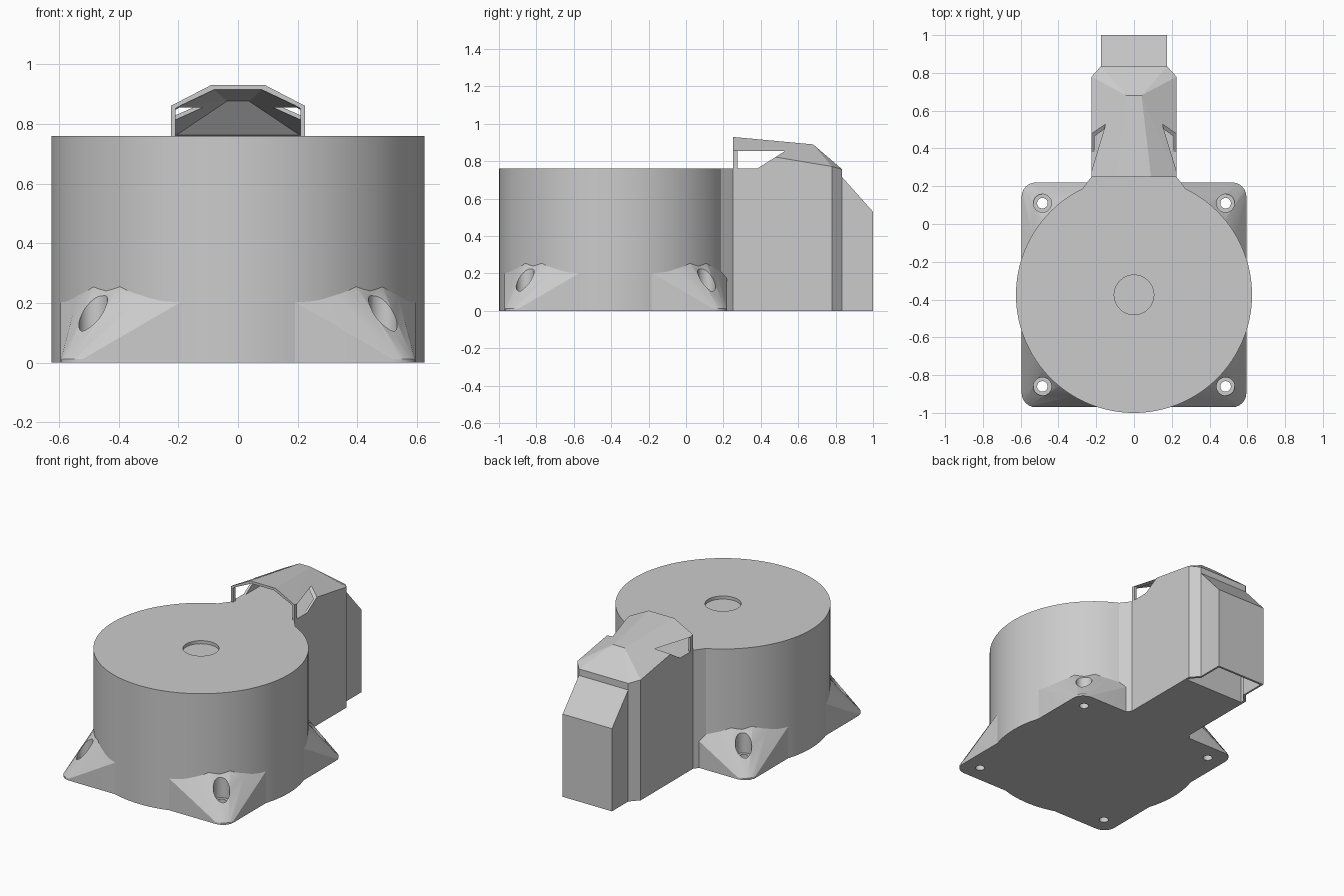
import bpy, bmesh
from math import sin, cos, radians, pi, sqrt
from mathutils import Matrix

cube = bpy.data.objects.get("Cube")
if cube:
    bpy.data.objects.remove(cube, do_unlink=True)

grey = bpy.data.materials.new("plain_grey")
grey.use_nodes = True
GREY = (0.6, 0.6, 0.6, 1)
grey.diffuse_color = GREY
grey.node_tree.nodes["Principled BSDF"].inputs["Base Color"].default_value = GREY

CY, R, TOP = -0.375, 0.625, 0.76    # drum centre, radius and height


def finish(name, bm):
    bmesh.ops.recalc_face_normals(bm, faces=bm.faces)
    mesh = bpy.data.meshes.new(name)
    bm.to_mesh(mesh)
    bm.free()
    mesh.materials.append(grey)
    ob = bpy.data.objects.new(name, mesh)
    bpy.context.collection.objects.link(ob)
    return ob


def hull(name, half):
    """Convex solid from points mirrored across x."""
    bm = bmesh.new()
    for x, y, z in half:
        bm.verts.new((x, y, z))
        bm.verts.new((-x, y, z))
    bmesh.ops.convex_hull(bm, input=bm.verts)
    bmesh.ops.dissolve_limit(bm, angle_limit=radians(1), verts=bm.verts, edges=bm.edges)
    return finish(name, bm)


def loft(name, bottom, top):
    """Closed solid between two matching rings."""
    bm = bmesh.new()
    a = [bm.verts.new(p) for p in bottom]
    b = [bm.verts.new(p) for p in top]
    bm.faces.new(a)
    bm.faces.new(b)
    for i in range(len(a)):
        j = (i + 1) % len(a)
        bm.faces.new((a[i], a[j], b[j], b[i]))
    return finish(name, bm)


def cylinder(name, x, y, r, z0, z1, n=32):
    bm = bmesh.new()
    bmesh.ops.create_cone(bm, cap_ends=True, segments=n, radius1=r, radius2=r, depth=z1 - z0,
                          matrix=Matrix.Translation((x, y, (z0 + z1) / 2)))
    return finish(name, bm)


def activate(ob):
    bpy.ops.object.select_all(action='DESELECT')
    ob.select_set(True)
    bpy.context.view_layer.objects.active = ob


def cut(ob, *cutters):
    for c in cutters:
        m = ob.modifiers.new("cut", 'BOOLEAN')
        m.operation, m.solver, m.object = 'DIFFERENCE', 'EXACT', c
        activate(ob)
        bpy.ops.object.modifier_apply(modifier=m.name)
        bpy.data.objects.remove(c, do_unlink=True)


def smooth(ob, angle):
    activate(ob)
    bpy.ops.object.shade_smooth_by_angle(angle=radians(angle))


# Drum with a shallow round recess in its top
drum = cylinder("drum", 0, CY, R, 0, TOP, 128)
cut(drum, cylinder("recess_cutter", 0, CY, 0.105, TOP - 0.02, TOP + 0.1, 48))
smooth(drum, 30)

# Flared corner feet with counterbored screw holes
EDGE, ROUND, SCREW = 0.595, 0.075, 0.485
inner = [(0.18, EDGE, 0.21)]
for ang, z in ((60, 0.235), (51, 0.265), (45, 0.25), (39, 0.265), (30, 0.235)):
    inner.append((0.617 * cos(radians(ang)), 0.617 * sin(radians(ang)), z))
inner.append((EDGE, 0.18, 0.21))
outer = []
for i in range(7):
    a = pi / 2 * (1 - i / 6)
    c = EDGE - ROUND
    outer.append((c + ROUND * cos(a), c + ROUND * sin(a), 0.012))

for sx, side in ((1, "left"), (-1, "right")):
    for sy, end in ((1, "back"), (-1, "front")):
        bm = bmesh.new()
        place = lambda p, z: bm.verts.new((sx * p[0], CY + sy * p[1], z))
        ti, to = ([place(p, p[2]) for p in ring] for ring in (inner, outer))
        bi, bo = ([place(p, 0) for p in ring] for ring in (inner, outer))
        for a, b in ((ti, to), (bi, bo), (ti, bi), (to, bo)):
            for i in range(6):
                bm.faces.new((a[i], a[i + 1], b[i + 1], b[i]))
        for i in (0, -1):
            bm.faces.new((ti[i], to[i], bo[i], bi[i]))
        foot = finish(f"{end}_{side}_foot", bm)
        hx, hy = sx * SCREW, CY + sy * SCREW
        cut(foot, cylinder("bore_cutter", hx, hy, 0.048, 0.095, 0.5),
            cylinder("hole_cutter", hx, hy, 0.028, -0.1, 0.2))
        smooth(foot, 25)

# Short flared joint between drum and neck
arc = [(x, CY + sqrt(R * R - x * x) - 0.002) for x in [0.275 * (1 - i / 8) for i in range(17)]]
joint = [(-0.225, 0.25), (0.225, 0.25)] + arc
loft("neck_joint", [(x, y, 0) for x, y in joint], [(x, y, TOP) for x, y in joint])

# Neck with a faceted cowl over its top
W, WB, Y0, Y1, Y2 = 0.225, 0.175, 0.25, 0.78, 0.835
neck = hull("neck_and_cowl", [
    (W, Y0, 0), (W, Y1, 0), (WB, Y2, 0),
    (W, Y0, 0.86), (0.09, Y0, 0.93), (0.04, 0.68, 0.89),
    (W, Y1, 0.772), (WB, Y2, 0.757)])

# Rear outlet with a sloping top
outlet = hull("rear_outlet", [(WB, y, z) for y, z in
                              ((Y2, 0), (1, 0), (1, 0.53), (Y2, 0.715))])


def channel_cutters():
    cowl_space = hull("cowl_cutter", [
        (0.21, 0.2, TOP), (0.21, 0.2, 0.86), (0.085, 0.2, 0.919), (0.037, 0.672, 0.876),
        (0.21, 0.765, TOP)])
    drop = hull("drop_cutter", [(x, y, z) for x, y, t in
                                ((0.21, 0.75, 0.765), (0.21, 0.772, 0.76), (0.163, 0.822, 0.745))
                                for z in (-0.1, t)])
    rear = hull("rear_cutter", [(0.163, y, z) for y, t in ((0.8, 0.725), (0.986, 0.525))
                                for z in (-0.1, t)])
    return cowl_space, drop, rear


# Hollow channel: open at the cowl front and underneath at the back
cowl_space, drop, rear = channel_cutters()
slot = [(0.275, TOP), (0.275, 0.855), (0.53, 0.855), (0.38, TOP)]
window = hull("window_cutter", [(0.4, y, z) for y, z in slot])
cut(neck, cowl_space, drop, rear, window)
cut(outlet, *channel_cutters())
